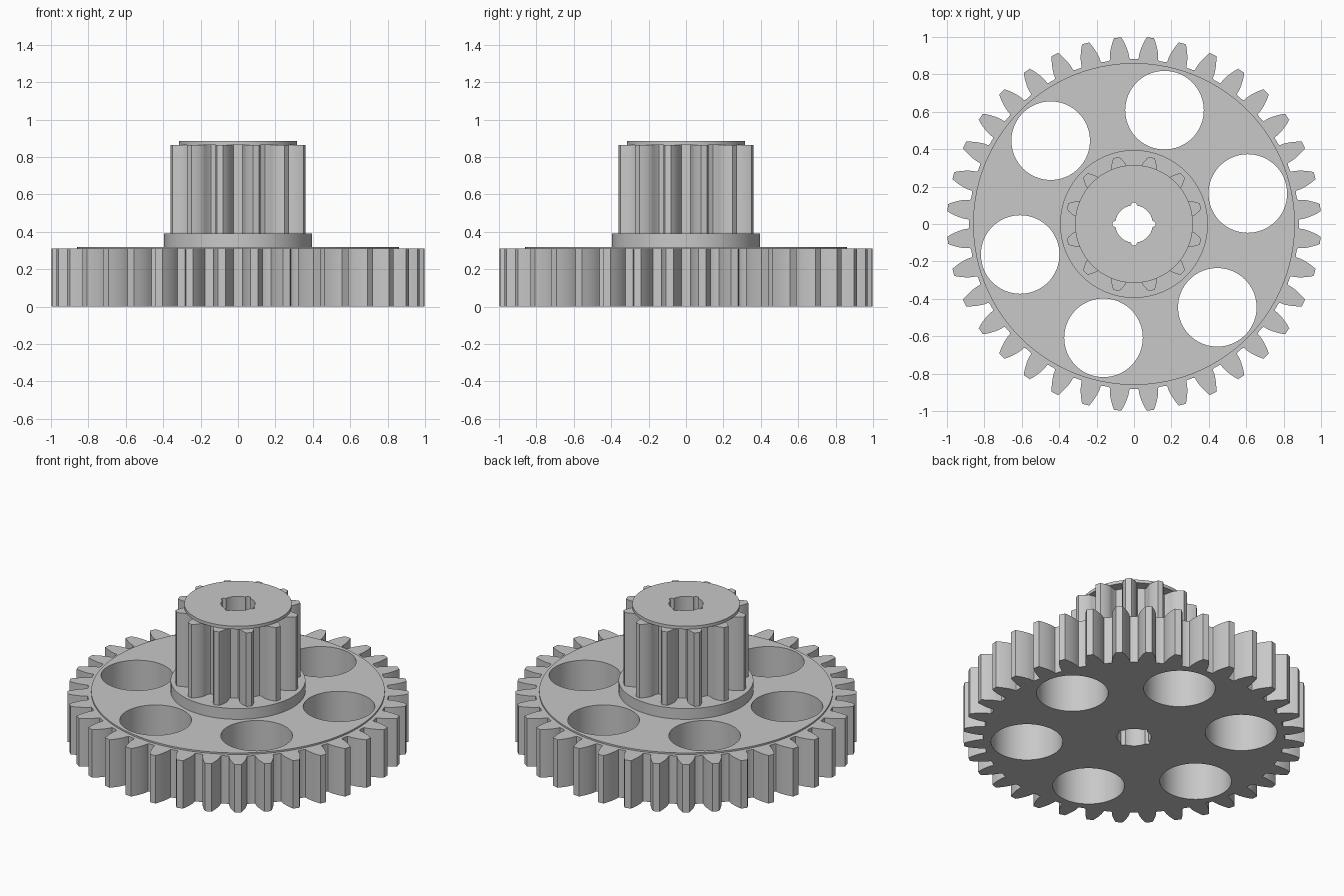
import bpy
import bmesh
from math import acos, cos, pi, radians, sin, sqrt, tan

cube = bpy.data.objects.get("Cube")
if cube:
    bpy.data.objects.remove(cube, do_unlink=True)

grey = bpy.data.materials.new("plain grey")
grey.use_nodes = True
colour = (0.58, 0.58, 0.58, 1)
grey.diffuse_color = colour
grey.node_tree.nodes["Principled BSDF"].inputs["Base Color"].default_value = colour

MODULE = 2 / 38  # both gears share one tooth size


def polar(r, a):
    return (r * cos(a), r * sin(a))


def circle(radius, count=96, cx=0, cy=0):
    return [(cx + radius * cos(2 * pi * i / count), cy + radius * sin(2 * pi * i / count))
            for i in range(count)]


def involute(a):
    return tan(a) - a


def gear_outline(teeth):
    """Involute teeth, with a gap centred on the x axis."""
    pressure = radians(20)
    pitch = MODULE * teeth / 2
    base, tip, root = pitch * cos(pressure), pitch + MODULE, pitch - 1.25 * MODULE
    half_base = pi / (2 * teeth) + involute(pressure)
    # one flank as (radius, half angle), from root to tip
    flank = [(root, half_base * 1.17), (root + 0.25 * (base - root), half_base * 1.03)]
    steps = 7
    for i in range(steps + 1):
        r = base + (tip - base) * i / steps
        flank.append((r, half_base - involute(acos(min(1, base / r)))))
    points = []
    for k in range(teeth):
        mid = (k + 0.5) * 2 * pi / teeth
        points += [polar(r, mid - a) for r, a in flank]
        points += [polar(r, mid + a) for r, a in reversed(flank)]
    return points


def bore_outline(radius=0.1, notch=0.016, count=192):
    """Round bore with four small round notches."""
    points = []
    for i in range(count):
        a = 2 * pi * i / count
        off = (a + pi / 4) % (pi / 2) - pi / 4
        r = radius
        side = radius * sin(off)
        if abs(side) < notch:
            r = max(r, radius * cos(off) + sqrt(notch ** 2 - side ** 2))
        points.append(polar(r, a))
    return points


def plate(name, outlines, bottom, top):
    """Extrude an outline with holes between two heights."""
    curve = bpy.data.curves.new(name + "_profile", "CURVE")
    curve.dimensions = "2D"
    curve.fill_mode = "BOTH"
    curve.extrude = (top - bottom) / 2
    for points in outlines:
        spline = curve.splines.new("POLY")
        spline.points.add(len(points) - 1)
        for p, (x, y) in zip(spline.points, points):
            p.co = (x, y, 0, 1)
        spline.use_cyclic_u = True
    temp = bpy.data.objects.new(name + "_profile", curve)
    bpy.context.collection.objects.link(temp)
    graph = bpy.context.evaluated_depsgraph_get()
    mesh = bpy.data.meshes.new_from_object(temp.evaluated_get(graph))
    bpy.data.objects.remove(temp, do_unlink=True)

    bm = bmesh.new()
    bm.from_mesh(mesh)
    bmesh.ops.remove_doubles(bm, verts=bm.verts, dist=0.00005)
    bmesh.ops.recalc_face_normals(bm, faces=bm.faces)
    bmesh.ops.translate(bm, verts=bm.verts, vec=(0, 0, (top + bottom) / 2))
    bm.to_mesh(mesh)
    bm.free()
    mesh.materials.clear()
    mesh.materials.append(grey)
    obj = bpy.data.objects.new(name, mesh)
    bpy.context.collection.objects.link(obj)
    bpy.ops.object.select_all(action="DESELECT")
    obj.select_set(True)
    bpy.context.view_layer.objects.active = obj
    bpy.ops.object.shade_smooth_by_angle(angle=radians(30))
    return obj


bore = bore_outline()
# six lightening holes around the web
holes = []
for k in range(6):
    cx, cy = polar(0.63, radians(15 + 60 * k))
    holes.append(circle(0.21, 72, cx, cy))

# large gear and its slightly raised web
plate("large_gear", [gear_outline(36), bore] + holes, 0, 0.31)
plate("raised_web", [circle(0.86, 144), bore] + holes, 0.31, 0.32)
# hub flange, small gear and end cap
plate("hub_flange", [circle(0.395), bore], 0.31, 0.39)
plate("small_gear", [gear_outline(12), bore], 0.39, 0.865)
plate("end_cap", [circle(0.315), bore], 0.865, 0.885)
